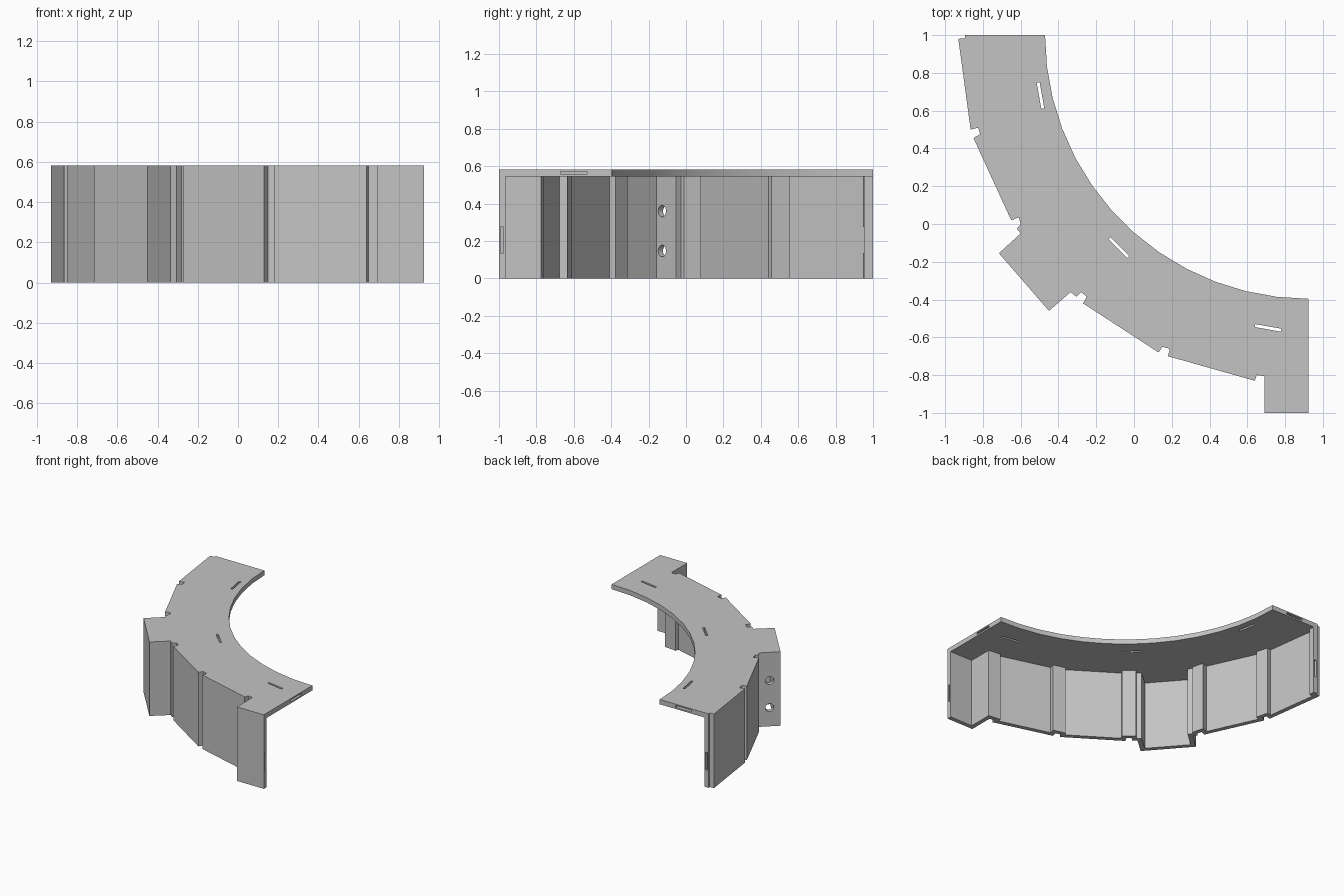
import bpy, bmesh, math
from mathutils import Vector, Matrix

cube = bpy.data.objects.get("Cube")
if cube:
    bpy.data.objects.remove(cube, do_unlink=True)

HEIGHT, PLATE_BOTTOM, WALL = 0.583, 0.545, 0.035

grey = bpy.data.materials.new("plain grey")
grey.use_nodes = True
colour = (0.55, 0.55, 0.55, 1)
grey.diffuse_color = colour
grey.node_tree.nodes["Principled BSDF"].inputs["Base Color"].default_value = colour


def add_object(name, bm):
    bmesh.ops.recalc_face_normals(bm, faces=bm.faces)
    mesh = bpy.data.meshes.new(name)
    bm.to_mesh(mesh)
    bm.free()
    mesh.materials.append(grey)
    obj = bpy.data.objects.new(name, mesh)
    bpy.context.collection.objects.link(obj)
    return obj


def prism(name, points, z0, z1):
    bm = bmesh.new()
    face = bm.faces.new([bm.verts.new((p[0], p[1], z0)) for p in points])
    top = bmesh.ops.extrude_face_region(bm, geom=[face])
    verts = [v for v in top["geom"] if isinstance(v, bmesh.types.BMVert)]
    bmesh.ops.translate(bm, verts=verts, vec=(0, 0, z1 - z0))
    return add_object(name, bm)


def box(name, centre, size, angle=0):
    bm = bmesh.new()
    bmesh.ops.create_cube(bm, size=1, matrix=Matrix.Translation(centre)
                          @ Matrix.Rotation(math.radians(angle), 4, 'Z')
                          @ Matrix.Diagonal((*size, 1)))
    return add_object(name, bm)


def cylinder(name, centre, radius, depth, axis):
    turn = Vector(axis).to_track_quat('Z', 'Y').to_matrix().to_4x4()
    bm = bmesh.new()
    bmesh.ops.create_cone(bm, cap_ends=True, segments=32, radius1=radius,
                          radius2=radius, depth=depth,
                          matrix=Matrix.Translation(centre) @ turn)
    return add_object(name, bm)


def offset_path(path, distance):
    """Shift an open path to its right-hand side with mitred corners."""
    pts = [Vector(p) for p in path]
    dirs = [(b - a).normalized() for a, b in zip(pts, pts[1:])]
    normals = [Vector((d.y, -d.x)) for d in dirs]
    result = []
    for i, p in enumerate(pts):
        n1 = normals[max(i - 1, 0)]
        n2 = normals[min(i, len(normals) - 1)]
        result.append(p + (n1 + n2) * distance / (1 + n1.dot(n2)))
    return result


# Outer wall line with its vertical grooves and the projecting bay
outer = [(0.925, -1), (0.69, -1), (0.69, -0.805), (0.65, -0.8), (0.64, -0.83),
         (0.18, -0.70), (0.19, -0.66), (0.15, -0.65), (0.13, -0.68),
         (-0.27, -0.42), (-0.25, -0.385), (-0.28, -0.36), (-0.305, -0.385),
         (-0.335, -0.36), (-0.45, -0.46), (-0.715, -0.155), (-0.60, -0.05),
         (-0.62, -0.025), (-0.60, -0.002), (-0.61, 0.035), (-0.65, 0.02),
         (-0.85, 0.455), (-0.815, 0.475), (-0.825, 0.51), (-0.865, 0.50),
         (-0.93, 0.98), (-0.895, 0.984), (-0.895, 1)]

# Inner rim: a quarter circle in thirteen flats
SEGMENTS = 13
arc = []
for i in range(SEGMENTS + 1):
    a = math.pi + i * math.pi / 2 / SEGMENTS
    arc.append((0.925 + 1.396 * math.cos(a), 1 + 1.396 * math.sin(a)))

shell = prism("curved_shell", outer + arc, 0, HEIGHT)

# Hollow below the top plate, open at the inner rim and both ends
inner = offset_path(outer, WALL)
inner[0].x = 1.2
inner[-1].y = 1.2
cutters = [prism("cavity_cutter", inner + [Vector((1.2, 1.2))], -0.1, PLATE_BOTTOM)]

# Slots through the top plate
for x, y, angle in [(-0.495, 0.68, -80), (-0.08, -0.125, -45), (0.71, -0.55, -10)]:
    cutters.append(box("plate_slot_cutter", (x, y, HEIGHT), (0.14, 0.016, 0.2), angle))

# Connector pockets in the plate ends and wall ends
cutters += [
    box("plate_end_cutter", (0.925, -0.6, 0.565), (0.14, 0.14, 0.016)),
    box("plate_end_cutter", (-0.68, 1, 0.565), (0.14, 0.14, 0.016)),
    box("wall_end_cutter", (0.925, -0.983, 0.205), (0.14, 0.016, 0.14)),
    box("wall_end_cutter", (-0.878, 1, 0.205), (0.016, 0.14, 0.14)),
]

# Round holes in the side of the bay
for z in (0.147, 0.36):
    cutters.append(cylinder("bay_hole_cutter", (-0.645, -0.115, z), 0.031, 0.14,
                            (-0.67, 0.74, 0)))

# Cut everything and discard the cutters
bpy.context.view_layer.objects.active = shell
shell.select_set(True)
for cutter in cutters:
    cutter.hide_render = True
    mod = shell.modifiers.new("cut", 'BOOLEAN')
    mod.operation = 'DIFFERENCE'
    mod.solver = 'EXACT'
    mod.object = cutter
    bpy.ops.object.modifier_apply(modifier=mod.name)
    bpy.data.objects.remove(cutter, do_unlink=True)

for polygon in shell.data.polygons:
    polygon.material_index = 0
bpy.ops.object.shade_smooth_by_angle(angle=math.radians(15))
